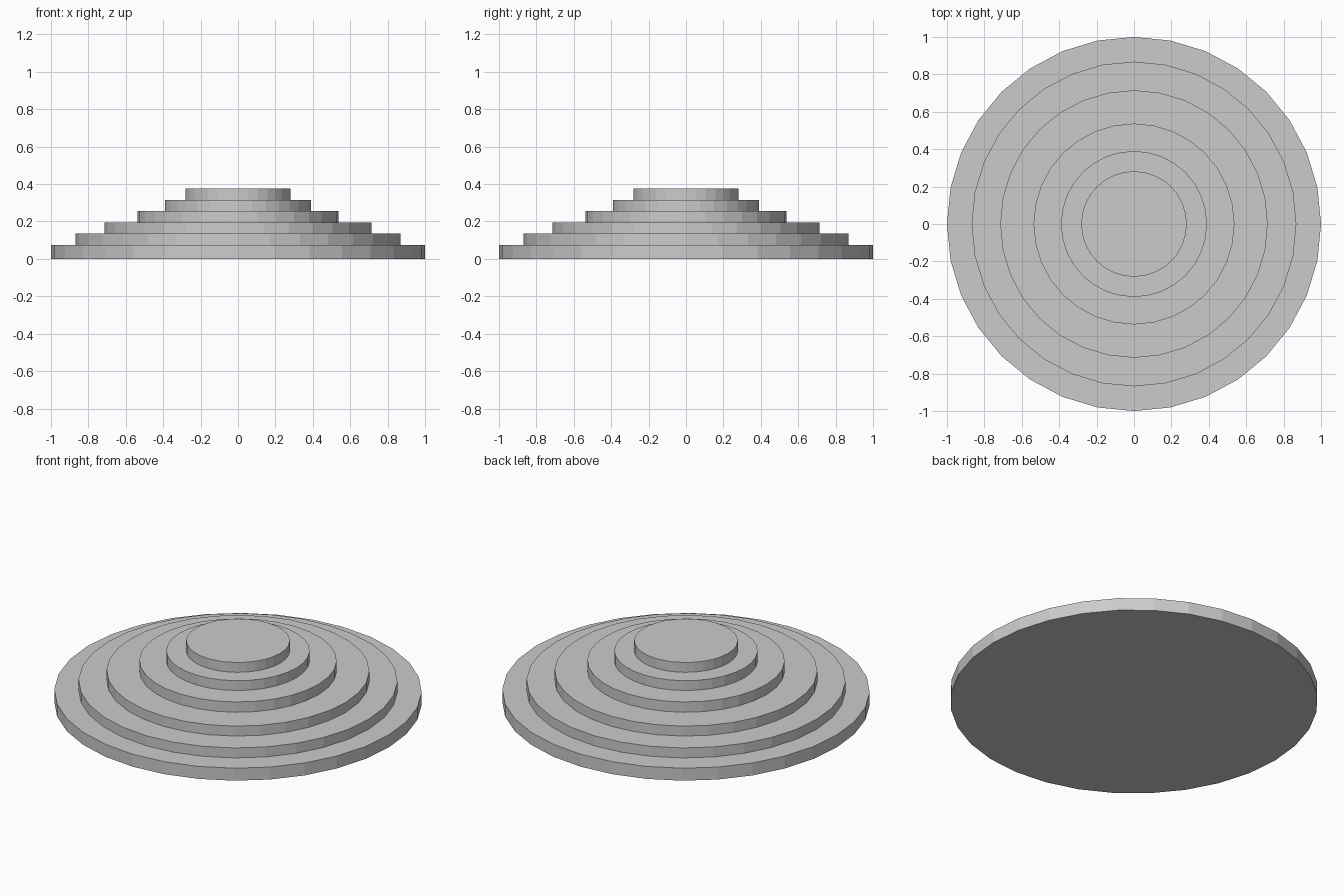
import bpy

cube = bpy.data.objects.get("Cube")
if cube:
    bpy.data.objects.remove(cube, do_unlink=True)

# Single stone grey
grey = bpy.data.materials.new("light_grey")
grey.use_nodes = True
colour = (0.6, 0.6, 0.6, 1)
grey.diffuse_color = colour
grey.node_tree.nodes["Principled BSDF"].inputs["Base Color"].default_value = colour


def add_tier(name, radius, bottom, top):
    """A flat-sided round step between two heights."""
    bpy.ops.mesh.primitive_cylinder_add(
        vertices=32, radius=radius, depth=top - bottom,
        location=(0, 0, (bottom + top) / 2))
    tier = bpy.context.object
    tier.name = name
    tier.data.materials.append(grey)


# Stepped round platform, from the ground up: name, radius, top height
tiers = [
    ("base_step", 1.0, 0.075),
    ("second_step", 0.868, 0.135),
    ("third_step", 0.715, 0.195),
    ("fourth_step", 0.537, 0.257),
    ("fifth_step", 0.39, 0.316),
    ("top_step", 0.282, 0.375),
]
bottom = 0
for name, radius, top in tiers:
    add_tier(name, radius, bottom, top)
    bottom = top
